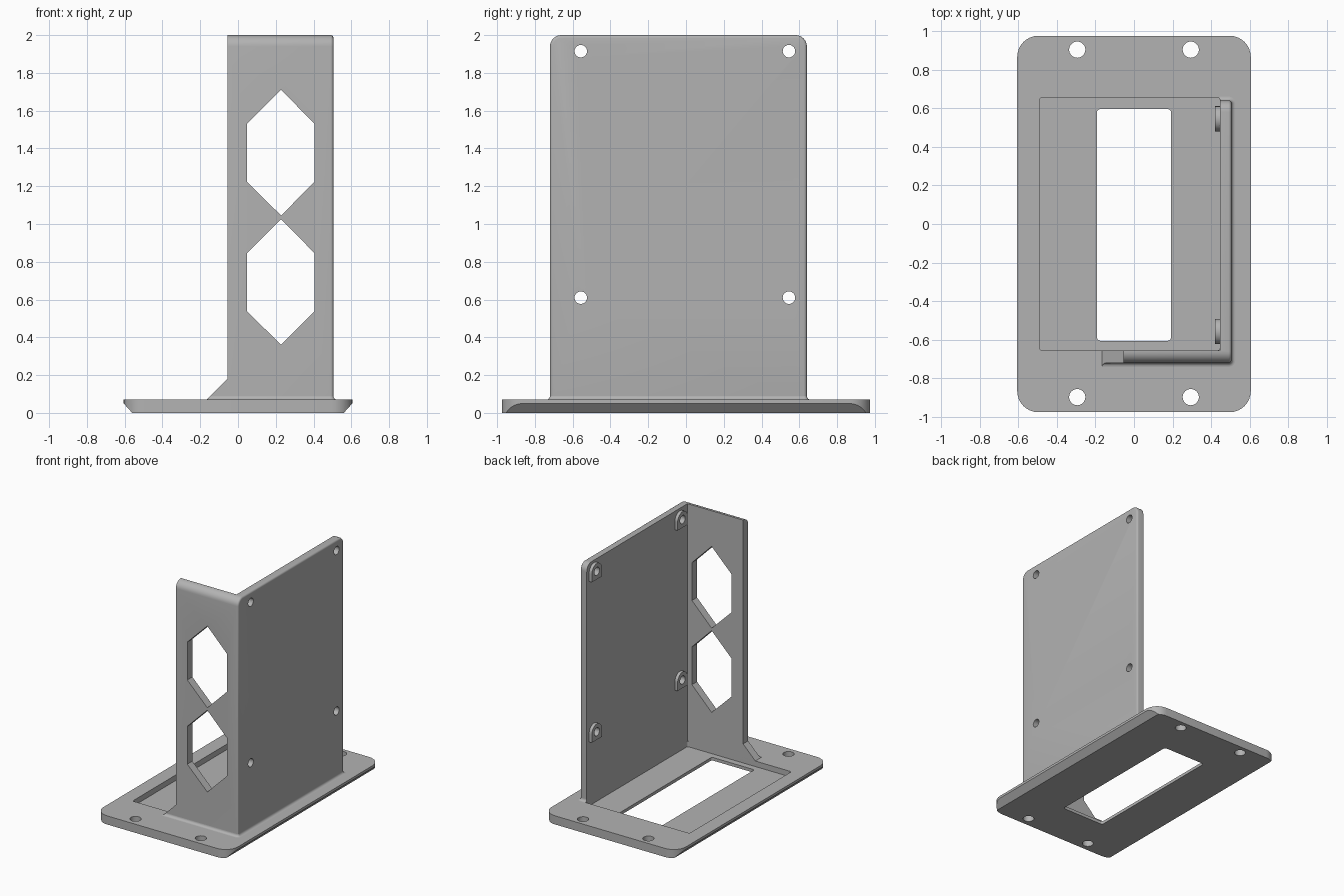
import bpy, bmesh
from math import sin, cos, pi, radians

if "Cube" in bpy.data.objects:
    bpy.data.objects.remove(bpy.data.objects["Cube"], do_unlink=True)

grey = bpy.data.materials.new("plain grey")
grey.use_nodes = True
colour = (0.45, 0.45, 0.45, 1)
grey.diffuse_color = colour
grey.node_tree.nodes["Principled BSDF"].inputs["Base Color"].default_value = colour


def rounded_rect(u0, u1, v0, v1, radii, steps=8):
    """Outline with a radius per corner: low-low, high-low, high-high, low-high."""
    pts = []
    corners = [(u0, v0, 1, 1), (u1, v0, -1, 1), (u1, v1, -1, -1), (u0, v1, 1, -1)]
    for k, ((u, v, su, sv), r) in enumerate(zip(corners, radii)):
        if r == 0:
            pts.append((u, v))
            continue
        for i in range(steps + 1):
            a = pi + k * pi / 2 + i * pi / 2 / steps
            pts.append((u + su * r + r * cos(a), v + sv * r + r * sin(a)))
    return pts


def circle(u, v, r, n=32):
    return [(u + r * cos(2 * pi * i / n), v + r * sin(2 * pi * i / n)) for i in range(n)]


def loft(name, rings, axis="z", bevel_at=None, bevel=0.015):
    """Solid through (outline, height) rings along an axis."""
    place = {"x": lambda u, v, t: (t, u, v),
             "y": lambda u, v, t: (u, t, v),
             "z": lambda u, v, t: (u, v, t)}[axis]
    bm = bmesh.new()
    loops = [[bm.verts.new(place(u, v, t)) for u, v in pts] for pts, t in rings]
    n = len(loops[0])
    for a, b in zip(loops, loops[1:]):
        for i in range(n):
            j = (i + 1) % n
            bm.faces.new((a[i], a[j], b[j], b[i]))
    bm.faces.new(loops[0])
    bm.faces.new(loops[-1])
    bmesh.ops.recalc_face_normals(bm, faces=bm.faces)
    if bevel_at is not None:
        rim = [e for e in bm.edges if all(abs(v.co.x - bevel_at) < 1e-5 for v in e.verts)]
        bmesh.ops.bevel(bm, geom=rim, offset=bevel, segments=4, profile=0.5, affect="EDGES")
    mesh = bpy.data.meshes.new(name)
    bm.to_mesh(mesh)
    bm.free()
    mesh.materials.append(grey)
    obj = bpy.data.objects.new(name, mesh)
    bpy.context.collection.objects.link(obj)
    return obj


def prism(name, pts, axis, a, b, **kw):
    return loft(name, [(pts, a), (pts, b)], axis, **kw)


def activate(obj):
    bpy.ops.object.select_all(action="DESELECT")
    obj.select_set(True)
    bpy.context.view_layer.objects.active = obj


def combine(obj, others, operation="DIFFERENCE"):
    activate(obj)
    for other in others:
        mod = obj.modifiers.new("cut", "BOOLEAN")
        mod.operation = operation
        mod.solver = "EXACT"
        mod.object = other
        bpy.ops.object.modifier_apply(modifier=mod.name)
        bpy.data.objects.remove(other, do_unlink=True)


def smooth(obj):
    activate(obj)
    bpy.ops.object.shade_smooth_by_angle(angle=radians(30))


BASE_TOP = 0.07
RIGHT, INNER_X = 0.505, 0.445
FRONT, INNER_Y, BACK = -0.72, -0.655, 0.64

# Base plate with recess, window, screw holes and chamfered long sides
base = prism("base_plate", rounded_rect(-0.605, 0.605, -0.975, 0.975, [0.11] * 4), "z", 0, BASE_TOP)
cutters = [
    prism("recess", rounded_rect(-0.49, INNER_X, INNER_Y, 0.655, [0.015] * 4), "z", 0.025, 0.2),
    prism("window", rounded_rect(-0.192, 0.192, -0.605, 0.595, [0.018] * 4), "z", -0.1, 0.2)]
for s in (-1, 1):
    cutters.append(prism("chamfer", [(s * 0.56, 0), (s * 0.66, 0.111), (s * 0.66, -0.1), (s * 0.56, -0.1)],
                         "y", -1.2, 1.2))
    for y in (-0.897, 0.903):
        cutters.append(prism("screw_hole", circle(s * 0.294, y, 0.042), "z", -0.1, 0.2))
combine(base, cutters)
smooth(base)

# Upright L-shaped bracket
bracket = prism("upright_bracket", rounded_rect(FRONT, BACK, 0.045, 2, [0, 0, 0.06, 0.06]),
                "x", -0.055, RIGHT, bevel_at=RIGHT)
hollow = prism("hollow", rounded_rect(-0.5, INNER_X, INNER_Y, 1, [0] * 4), "z", -0.1, 2.2)
cutters = [hollow]
for low in (0.36, 1.045):
    hexagon = [(0.228, low), (0.405, low + 0.178), (0.405, low + 0.486),
               (0.228, low + 0.665), (0.048, low + 0.486), (0.048, low + 0.178)]
    cutters.append(prism("hexagon", hexagon, "y", -0.8, -0.6))
combine(bracket, cutters)

# Mounting bosses, arched on top and flat below, with through holes
bosses, holes = [], []
for y in (-0.557, 0.545):
    for z in (0.61, 1.915):
        arch = rounded_rect(y - 0.065, y + 0.065, z - 0.065, z + 0.065, [0, 0, 0.065, 0.065])
        bosses.append(prism("boss", arch, "x", 0.42, 0.46))
        holes.append(prism("boss_hole", circle(y, z, 0.033), "x", 0.3, 0.6))
combine(bracket, bosses, "UNION")
combine(bracket, holes)
smooth(bracket)

# Concave fillet around the foot of the bracket
rings = [(0, 0.05)] + [(i * pi / 12, None) for i in range(7)]
layers = []
for a, low in rings:
    spread = 0.02 * (1 - sin(a))
    z = low or BASE_TOP + 0.02 * (1 - cos(a))
    left = -0.165 + max(0, z - BASE_TOP)
    r = 0.015 + spread
    layers.append((rounded_rect(left, RIGHT + spread, FRONT - spread, BACK + spread, [0, r, r, 0]), z))
foot = loft("foot_fillet", layers)
combine(foot, [prism("hollow", rounded_rect(-0.5, INNER_X, INNER_Y, 1, [0] * 4), "z", -0.1, 0.5)])
smooth(foot)

# Sloped gusset beside the front wall
prism("gusset", [(-0.165, BASE_TOP), (-0.05, BASE_TOP), (-0.05, 0.18), (-0.055, 0.18)], "y", FRONT, INNER_Y)
